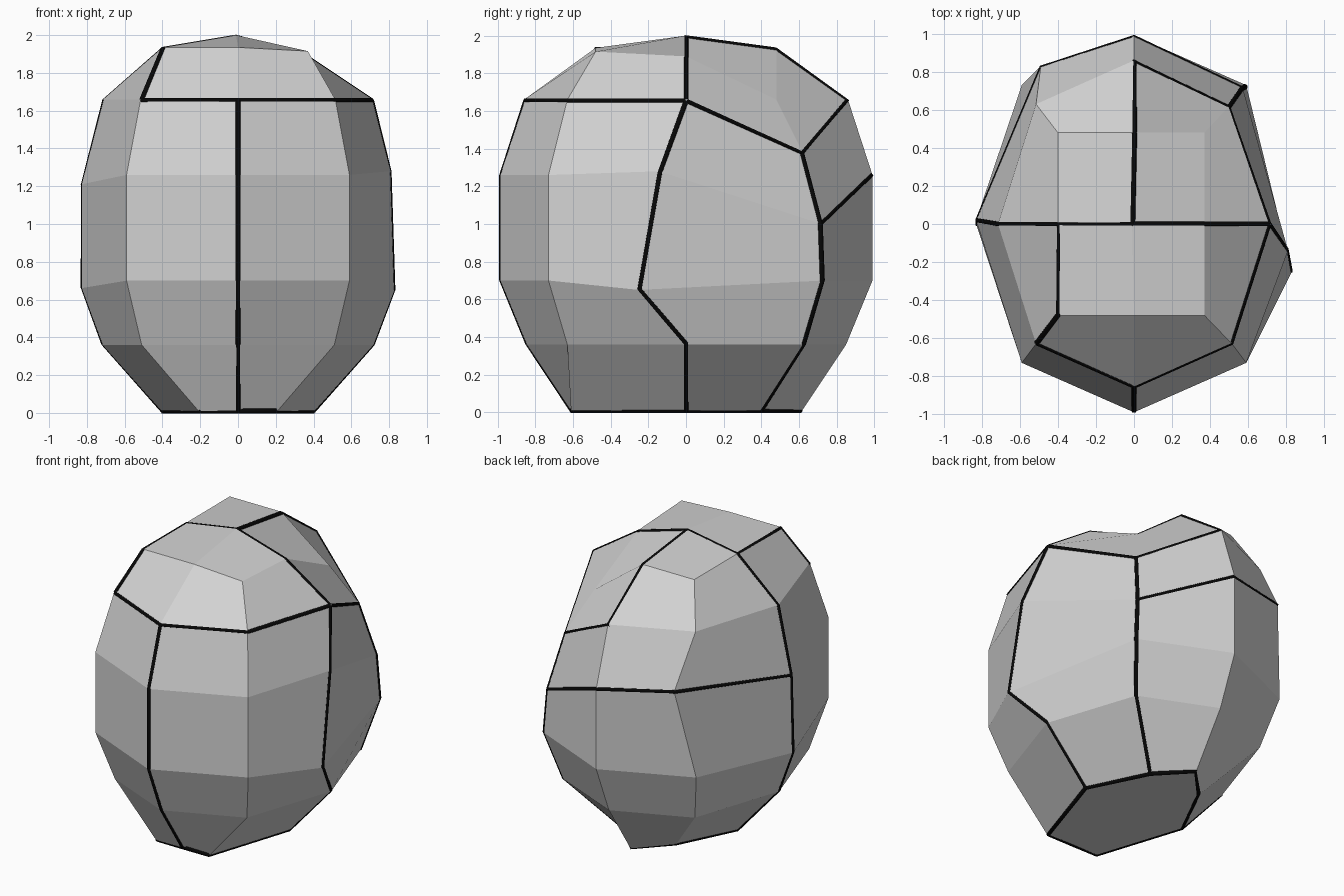
import bpy, bmesh
from mathutils import Vector

if "Cube" in bpy.data.objects:
    bpy.data.objects.remove(bpy.data.objects["Cube"])


def material(name, rgb):
    m = bpy.data.materials.new(name)
    m.diffuse_color = (*rgb, 1)
    m.use_nodes = True
    m.node_tree.nodes["Principled BSDF"].inputs["Base Color"].default_value = m.diffuse_color
    return m


stone_mat = material("pale grey", (0.65, 0.65, 0.65))
crack_mat = material("black", (0.002, 0.002, 0.002))

# Rings of eight points: height, side x, front y, diagonal x, diagonal y
rings = [(0, .40, .61, .20, .61), (.36, .72, .85, .51, .63),
         (.70, .83, .99, .59, .73), (1.26, .83, .99, .59, .73),
         (1.66, .715, .86, .515, .63), (1.935, .40, .48, .40, .48)]
names = ["F", "FR", "R", "BR", "B", "BL", "L", "FL"]
pts = {}
for i, (z, sx, fy, dx, dy) in enumerate(rings):
    for n in names:
        x, y = (dx, dy) if len(n) == 2 else (sx, fy)
        pts[n, i] = Vector((x * (("R" in n) - ("L" in n)),
                            y * (("B" in n) - ("F" in n)), z))

# Chipped and shifted corners
pts.update({k: Vector(v) for k, v in {
    ("BR", 0): (.2, .4, 0), ("BL", 0): (-.2, .4, 0),
    ("R", 2): (.83, -.25, .65), ("L", 2): (-.83, 0, .66),
    ("R", 3): (.81, -.14, 1.28), ("L", 3): (-.83, .02, 1.21),
    ("BR", 3): (.57, .72, 1.0), ("BL", 3): (-.49, .83, 1.31),
    ("BR", 4): (.5, .62, 1.38),
    ("R", 5): (.37, 0, 1.89), ("FR", 5): (.37, -.48, 1.915),
    ("BR", 5): (.37, .48, 1.66),
    "top": (-.01, 0, 2), "base": (0, 0, 0)}.items()})

# Faceted stone body
bm = bmesh.new()
v = {k: bm.verts.new(p) for k, p in pts.items()}
for i in range(5):
    for j, n in enumerate(names):
        m = names[(j + 1) % 8]
        bm.faces.new((v[n, i], v[m, i], v[m, i + 1], v[n, i + 1]))
for j in range(0, 8, 2):
    a, b, c = (names[(j + k) % 8] for k in range(3))
    bm.faces.new((v["top"], v[a, 5], v[b, 5], v[c, 5]))
    bm.faces.new((v["base"], v[c, 0], v[b, 0], v[a, 0]))
bmesh.ops.recalc_face_normals(bm, faces=bm.faces)
mesh = bpy.data.meshes.new("stone_body")
bm.to_mesh(mesh)
bm.free()
mesh.materials.append(stone_mat)
bpy.context.collection.objects.link(bpy.data.objects.new("stone_body", mesh))


def column(n, hi, lo=0):
    return [(n, i) for i in range(hi, lo - 1, -1)]


# Dark cracks that follow the body's edges
cracks = [column("F", 4), column("R", 4), column("BR", 4), column("L", 5),
          [("FL", 4), ("F", 4), ("FR", 4), ("R", 4)],
          [("FL", 4), ("FL", 5), ("L", 5), "top", ("R", 5), ("R", 4)],
          ["top", ("B", 5), ("B", 4), ("BR", 4), ("R", 4)],
          [("BR", 3), ("B", 3), ("BL", 3), ("L", 3)],
          [(n, 0) for n in names + ["F"]]]
curve = bpy.data.curves.new("cracks", "CURVE")
curve.dimensions = "3D"
curve.bevel_depth = 0.016
curve.bevel_resolution = 1
mid = Vector((0, 0, 1))
for path in cracks:
    s = curve.splines.new("POLY")
    s.points.add(len(path) - 1)
    for p, k in zip(s.points, path):
        q = pts[k]
        # sink each path slightly into the surface
        p.co = (*(q - (q - mid).normalized() * 0.012), 1)
curve.materials.append(crack_mat)
bpy.context.collection.objects.link(bpy.data.objects.new("cracks", curve))
